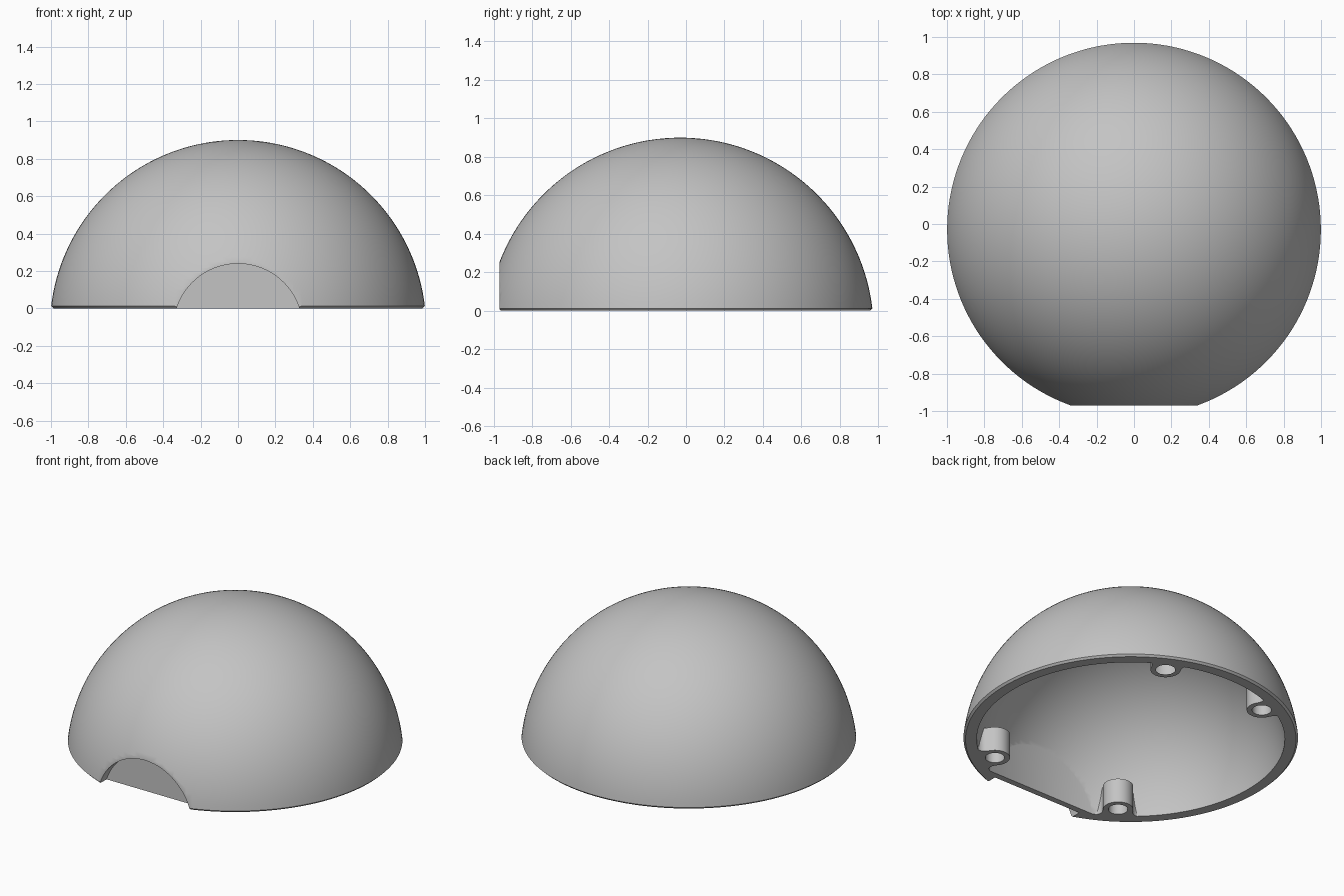
import bpy, bmesh
from math import sin, cos, pi, radians, sqrt, asin, atan2
from mathutils import Matrix, Vector

if "Cube" in bpy.data.objects:
    bpy.data.objects.remove(bpy.data.objects["Cube"])

CY, CZ = -0.03, -0.106        # sphere centre
R_OUT, R_IN = 1.006, 0.926    # outer and inner radius
LIP = 0.012                   # bevel at the bottom rim

grey = bpy.data.materials.new("plain_grey")
grey.use_nodes = True
COLOUR = (0.55, 0.55, 0.55, 1)
grey.diffuse_color = COLOUR
grey.node_tree.nodes["Principled BSDF"].inputs["Base Color"].default_value = COLOUR


def finish(name, bm):
    bmesh.ops.recalc_face_normals(bm, faces=bm.faces)
    mesh = bpy.data.meshes.new(name)
    bm.to_mesh(mesh)
    bm.free()
    mesh.materials.append(grey)
    ob = bpy.data.objects.new(name, mesh)
    bpy.context.collection.objects.link(ob)
    return ob


def prism(name, points, depth, matrix):
    """Extrude a flat outline along its local z and place it."""
    bm = bmesh.new()
    face = bm.faces.new([bm.verts.new((x, y, 0)) for x, y in points])
    top = bmesh.ops.extrude_face_region(bm, geom=[face])["geom"]
    bmesh.ops.translate(bm, vec=(0, 0, depth),
                        verts=[g for g in top if isinstance(g, bmesh.types.BMVert)])
    bm.transform(matrix)
    return finish(name, bm)


def arc(cx, cy, r, a0, a1, n):
    return [(cx + r * cos(a0 + (a1 - a0) * i / n), cy + r * sin(a0 + (a1 - a0) * i / n))
            for i in range(n + 1)]


def combine(target, tool, operation):
    mod = target.modifiers.new(operation, "BOOLEAN")
    mod.operation, mod.object, mod.solver = operation, tool, "EXACT"
    bpy.ops.object.select_all(action="DESELECT")
    bpy.context.view_layer.objects.active = target
    target.select_set(True)
    bpy.ops.object.modifier_apply(modifier=mod.name)
    bpy.data.objects.remove(tool)


# Dome shell: hollow cap profile turned about the upright axis
outer = arc(0, CZ, R_OUT, asin((LIP - CZ) / R_OUT), pi / 2, 48)
inner = arc(0, CZ, R_IN, pi / 2, asin(-CZ / R_IN), 48)
rim = [(outer[0][0] - LIP, 0)]
bm = bmesh.new()
verts = [bm.verts.new((max(r, 0) if r > 1e-5 else 0, 0, z)) for r, z in rim + outer + inner]
edges = [bm.edges.new((a, b)) for a, b in zip(verts, verts[1:] + verts[:1])
         if a.co.x > 0 or b.co.x > 0]
bmesh.ops.spin(bm, geom=verts + edges, cent=(0, 0, 0), axis=(0, 0, 1),
               angle=2 * pi, steps=144)
bmesh.ops.remove_doubles(bm, verts=bm.verts, dist=1e-5)
bmesh.ops.translate(bm, vec=(0, CY, 0), verts=bm.verts)
dome = finish("dome_shell", bm)

# Screw bosses: rounded towards the middle, flaring into the wall
BOSS_R, FLARE, BOSS_H = 0.09, 0.05, 0.16
side = arc(BOSS_R + FLARE, -0.025, FLARE, pi, 1.5 * pi, 8)
outline = ([(BOSS_R + FLARE, -0.1)] + side[::-1] + arc(0, 0, BOSS_R, 0, pi, 24)
           + [(-x, y) for x, y in side] + [(-BOSS_R - FLARE, -0.1)])
places = [(sx * x, y) for sx in (-1, 1) for x, y in ((0.48, -0.72), (0.375, 0.74))]
for x, y in places:
    turn = atan2(-(y - CY), -x) - pi / 2
    place = Matrix.Translation((x, y, 0)) @ Matrix.Rotation(turn, 4, "Z")
    combine(dome, prism("boss", outline, BOSS_H, place), "UNION")

# Front panel: disc segment closing the opening, standing on the base
ALONG_Y = Matrix.Rotation(radians(90), 4, "X")    # extrudes towards -y
low = asin(-CZ / 0.42)
panel = arc(0, CZ, 0.42, low, pi - low, 48)
combine(dome, prism("front_panel", panel, 0.06,
                    Matrix.Translation((0, -0.86, 0)) @ ALONG_Y), "UNION")

# Flat cut across the front, then the round recess down to the panel
square = [(-1, -1), (1, -1), (1, 1), (-1, 1)]
combine(dome, prism("flat_cutter", square, 0.5,
                    Matrix.Translation((0, -0.97, 0)) @ ALONG_Y), "DIFFERENCE")
disc = arc(0, CZ, 0.345, 0, 2 * pi, 96)[:-1]
combine(dome, prism("recess_cutter", disc, 0.5,
                    Matrix.Translation((0, -0.90, 0)) @ ALONG_Y), "DIFFERENCE")

# Blind screw holes
hole = arc(0, 0, 0.058, 0, 2 * pi, 32)[:-1]
for x, y in places:
    combine(dome, prism("hole_cutter", hole, 0.18,
                        Matrix.Translation((x, y, -0.05))), "DIFFERENCE")

bpy.ops.object.select_all(action="DESELECT")
dome.select_set(True)
bpy.context.view_layer.objects.active = dome
bpy.ops.object.shade_smooth_by_angle(angle=radians(30))
